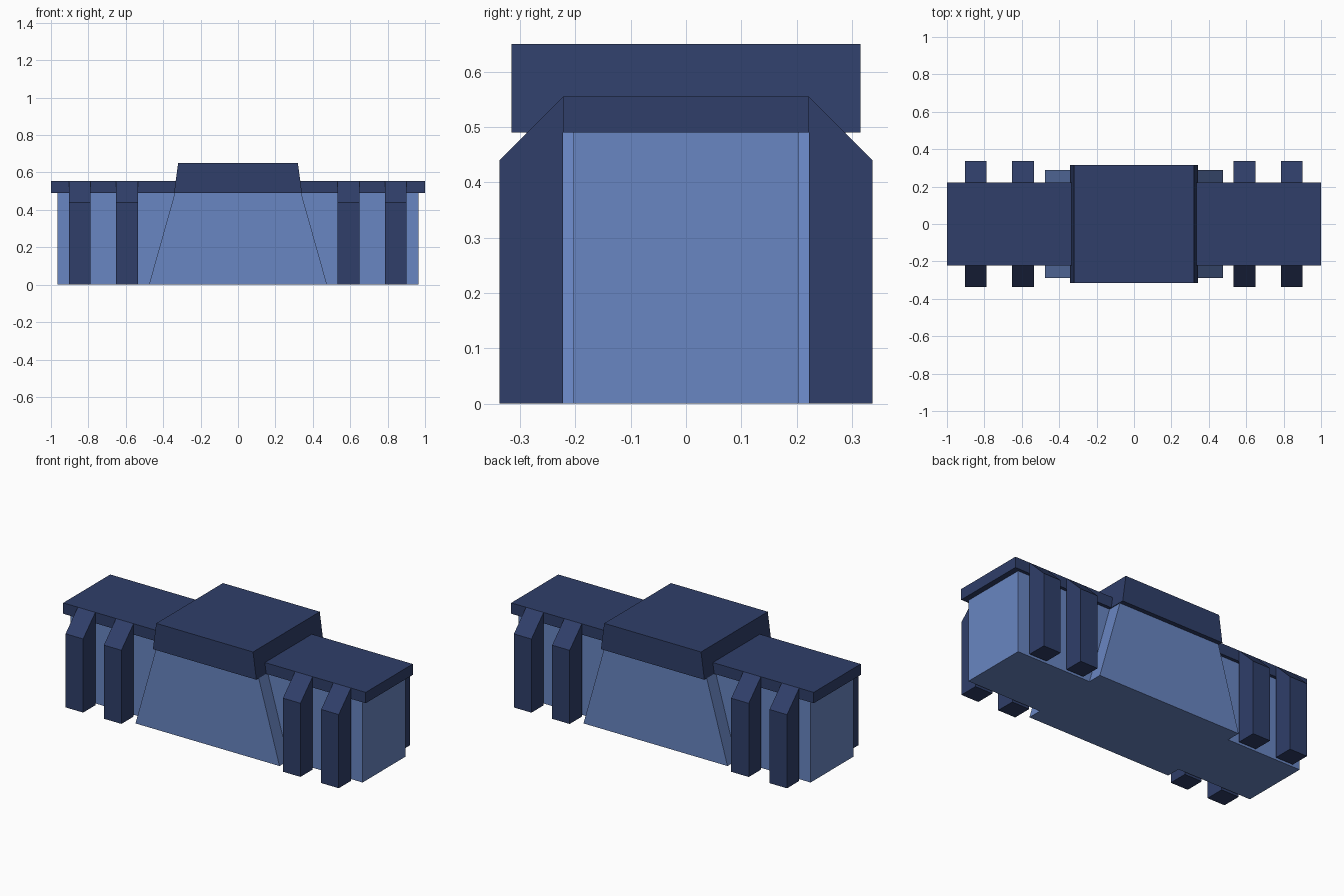
import bpy

if "Cube" in bpy.data.objects:
    bpy.data.objects.remove(bpy.data.objects["Cube"])


def material(name, color):
    m = bpy.data.materials.new(name)
    m.diffuse_color = (*color, 1.0)
    m.use_nodes = True
    m.node_tree.nodes["Principled BSDF"].inputs["Base Color"].default_value = m.diffuse_color
    return m


DARK = material("dark navy trim", (0.029, 0.049, 0.142))
LIGHT = material("light blue wall", (0.140, 0.236, 0.540))


def extrude(name, profile, axis, a, b, mat):
    """Extrude a closed 2D profile (u, z) along x or y from a to b."""
    n = len(profile)

    def point(u, z, d):
        return (d, u, z) if axis == "x" else (u, d, z)

    verts = [point(u, z, d) for d in (a, b) for u, z in profile]
    faces = [list(range(n)), list(range(n, 2 * n))]
    faces += [[i, (i + 1) % n, n + (i + 1) % n, n + i] for i in range(n)]
    mesh = bpy.data.meshes.new(name)
    mesh.from_pydata(verts, [], faces)
    # consistent outward normals
    import bmesh
    bm = bmesh.new()
    bm.from_mesh(mesh)
    bmesh.ops.recalc_face_normals(bm, faces=bm.faces)
    bm.to_mesh(mesh)
    bm.free()
    mesh.materials.append(mat)
    ob = bpy.data.objects.new(name, mesh)
    bpy.context.collection.objects.link(ob)
    return ob


def taper(bottom, top, z0, z1):
    return [(-bottom, z0), (bottom, z0), (top, z1), (-top, z1)]


# Long wall and wider tapered centre block
extrude("long_wall", taper(0.966, 0.966, 0, 0.49), "y", -0.203, 0.203, LIGHT)
extrude("centre_block", taper(0.476, 0.338, 0, 0.49), "y", -0.288, 0.288, LIGHT)

# Flat coping slab and raised centre cap
extrude("coping_slab", taper(0.222, 0.222, 0.49, 0.555), "x", -1.0, 1.0, DARK)
extrude("centre_cap", taper(0.342, 0.32, 0.49, 0.65), "y", -0.315, 0.315, DARK)

# Buttress posts with sloping tops, on both faces
for side, s in (("front", -1), ("back", 1)):
    profile = [(s * 0.222, 0), (s * 0.337, 0), (s * 0.337, 0.44), (s * 0.222, 0.555)]
    for i, x in enumerate((-0.846, -0.593, 0.591, 0.844)):
        extrude(f"{side}_post_{i + 1}", profile, "x", x - 0.058, x + 0.058, DARK)
